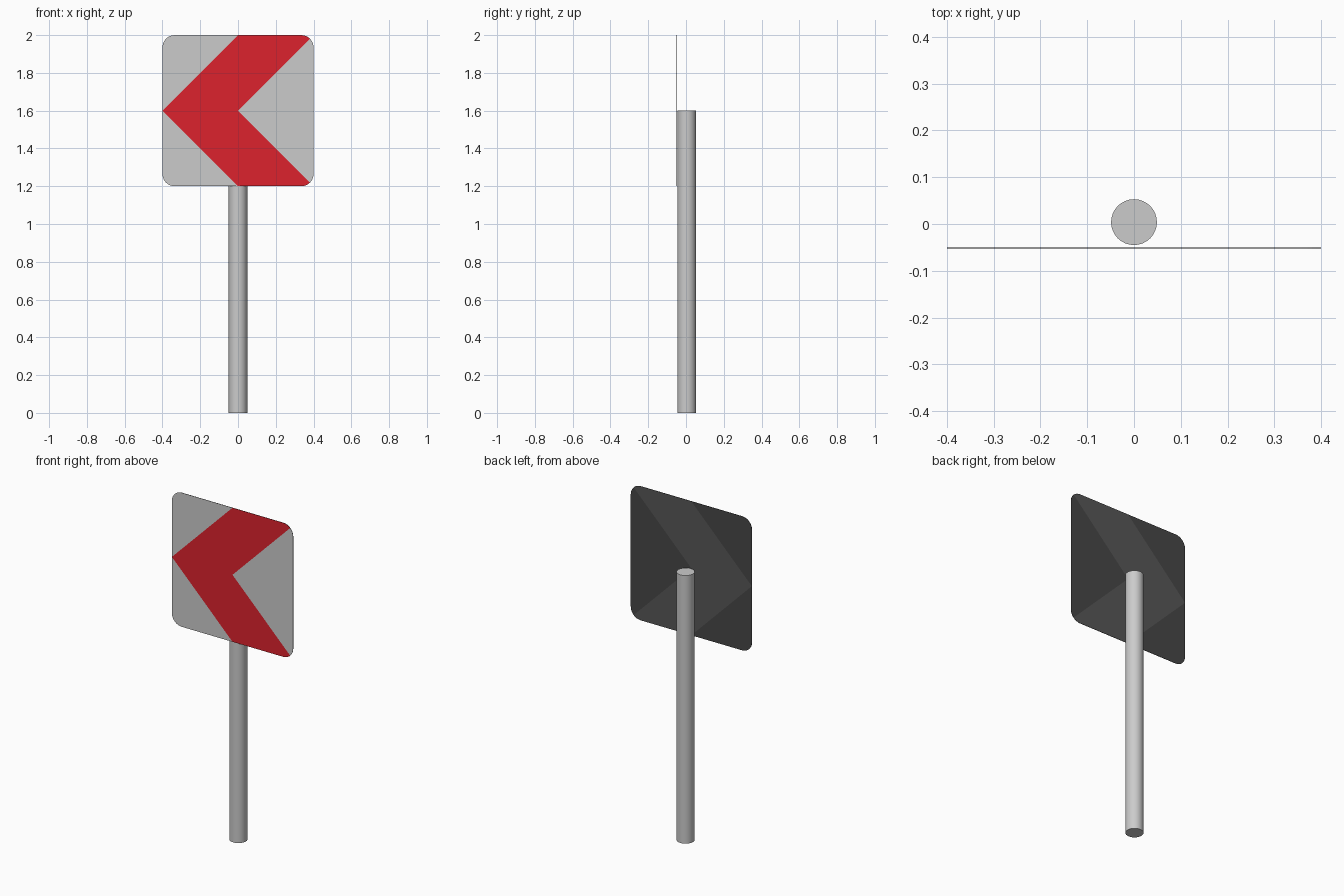
import bpy, bmesh
from math import sin, cos, radians

if "Cube" in bpy.data.objects:
    bpy.data.objects.remove(bpy.data.objects["Cube"])

HALF, R = 0.4, 0.065          # sign half width, corner radius
SIGN_Y, SIGN_Z = -0.052, 1.6

# Post
bpy.ops.mesh.primitive_cylinder_add(vertices=32, radius=0.049, depth=1.6,
                                    location=(0, 0.004, 0.8))
post = bpy.context.object
post.name = "post"
bpy.ops.object.shade_smooth_by_angle()


def corner(side, a0, a1, steps):
    """Points along a rounded upper corner; side is -1 left, 1 right."""
    c = HALF - R
    angles = [radians(a0 + (a1 - a0) * i / steps) for i in range(steps + 1)]
    return [(side * c + R * cos(a), c + R * sin(a)) for a in angles]


# Upper half outlines, mirrored downwards: outer corner, chevron arm, inner notch
tip, top, notch = (-HALF, 0), (0, HALF), (0, 0)
regions = [
    ([tip, top] + corner(-1, 90, 180, 8), 0),
    ([tip, notch] + corner(1, 45, 90, 4) + [top], 1),
    ([notch, (HALF, 0)] + corner(1, 0, 45, 4), 0),
]

# Sign panel: front sheet
bm = bmesh.new()
for pts, mat in regions:
    for m in (1, -1):
        f = bm.faces.new([bm.verts.new((x, 0, m * z)) for x, z in pts])
        f.material_index = mat
        f.normal_update()
        if f.normal.y > 0:
            f.normal_flip()
bmesh.ops.remove_doubles(bm, verts=bm.verts, dist=1e-5)
bmesh.ops.triangulate(bm, faces=bm.faces)
mesh = bpy.data.meshes.new("sign_panel")
bm.to_mesh(mesh)
bm.free()

# Front colours, then the matching dark back colours
for name, color in (("panel_grey", (0.8, 0.8, 0.8, 1)),
                    ("chevron_red", (0.72, 0.016, 0.026, 1)),
                    ("back_dark", (0.062, 0.062, 0.062, 1)),
                    ("back_chevron", (0.094, 0.094, 0.094, 1))):
    material = bpy.data.materials.new(name)
    material.diffuse_color = color
    material.use_nodes = True
    material.node_tree.nodes["Principled BSDF"].inputs["Base Color"].default_value = material.diffuse_color
    mesh.materials.append(material)

panel = bpy.data.objects.new("sign_panel", mesh)
panel.location = (0, SIGN_Y, SIGN_Z)
bpy.context.collection.objects.link(panel)

# Thin plate thickness with a dark back and rim
plate = panel.modifiers.new("plate", 'SOLIDIFY')
plate.thickness = 0.002
plate.offset = -1
plate.material_offset = 2
plate.material_offset_rim = 2
